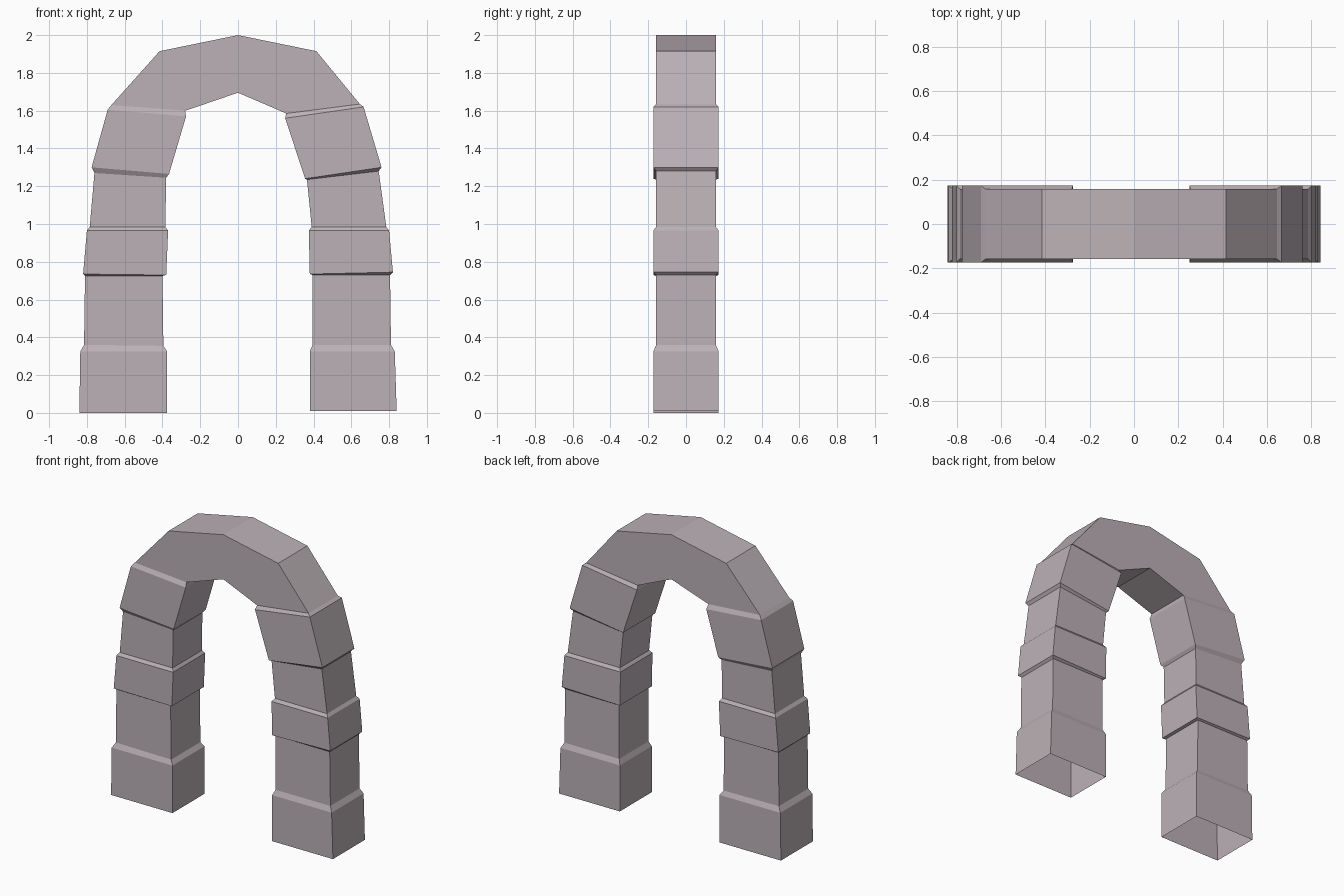
import bpy
import bmesh

# Remove the default object
cube = bpy.data.objects.get("Cube")
if cube:
    bpy.data.objects.remove(cube, do_unlink=True)

# Single stone colour
stone = bpy.data.materials.new("pale_mauve_stone")
stone.use_nodes = True
colour = (0.50, 0.44, 0.47, 1.0)
stone.diffuse_color = colour
shader = next(n for n in stone.node_tree.nodes if n.type == 'BSDF_PRINCIPLED')
shader.inputs["Base Color"].default_value = colour
shader.inputs["Roughness"].default_value = 0.9

# Half depths of the raised stone bands and of the recessed stretches
BAND = 0.173
NECK = 0.158


def sweep(name, stations):
    """Join rectangular cross-sections (half depth, outer xz, inner xz)."""
    bm = bmesh.new()
    rings = []
    for depth, outer, inner in stations:
        corners = [(outer, -depth), (inner, -depth),
                   (inner, depth), (outer, depth)]
        rings.append([bm.verts.new((p[0], y, p[1])) for p, y in corners])
    for low, high in zip(rings, rings[1:]):
        for i in range(len(low)):
            j = (i + 1) % len(low)
            bm.faces.new((low[i], low[j], high[j], high[i]))
    mesh = bpy.data.meshes.new(name)
    bm.to_mesh(mesh)
    bm.free()
    mesh.materials.append(stone)
    obj = bpy.data.objects.new(name, mesh)
    bpy.context.scene.collection.objects.link(obj)
    return obj


# Pillar on the model's right, foot to shoulder, with an open foot
right_pillar = [
    (BAND, (-.84, 0), (-.375, 0)),
    (BAND, (-.835, .325), (-.375, .325)),
    (NECK, (-.815, .36), (-.395, .355)),
    (NECK, (-.81, .725), (-.40, .725)),
    (BAND, (-.82, .735), (-.38, .73)),
    (BAND, (-.80, .965), (-.37, .965)),
    (NECK, (-.785, .985), (-.385, .985)),
    (NECK, (-.76, 1.27), (-.38, 1.245)),
    (BAND, (-.775, 1.30), (-.365, 1.265)),
    (BAND, (-.69, 1.605), (-.275, 1.57)),
    (NECK, (-.67, 1.63), (-.28, 1.60)),
]

# Pillar on the model's left, slightly different in its settling
left_pillar = [
    (BAND, (.84, .01), (.38, .01)),
    (BAND, (.83, .325), (.38, .325)),
    (NECK, (.81, .36), (.395, .36)),
    (NECK, (.805, .73), (.395, .73)),
    (BAND, (.82, .745), (.38, .735)),
    (BAND, (.80, .965), (.375, .965)),
    (NECK, (.785, .985), (.39, .985)),
    (NECK, (.745, 1.28), (.365, 1.235)),
    (BAND, (.76, 1.30), (.355, 1.24)),
    (BAND, (.665, 1.62), (.25, 1.56)),
    (NECK, (.645, 1.635), (.255, 1.585)),
]

# Crown bridging both shoulders
crown = [
    right_pillar[-1],
    (NECK, (-.415, 1.915), (-.19, 1.63)),
    (NECK, (0, 2), (0, 1.695)),
    (NECK, (.415, 1.915), (.17, 1.622)),
    left_pillar[-1],
]

sweep("right_pillar", right_pillar)
sweep("crown", crown)

# The left pillar runs the other way, so build it top down to face outward
sweep("left_pillar", left_pillar[::-1])
